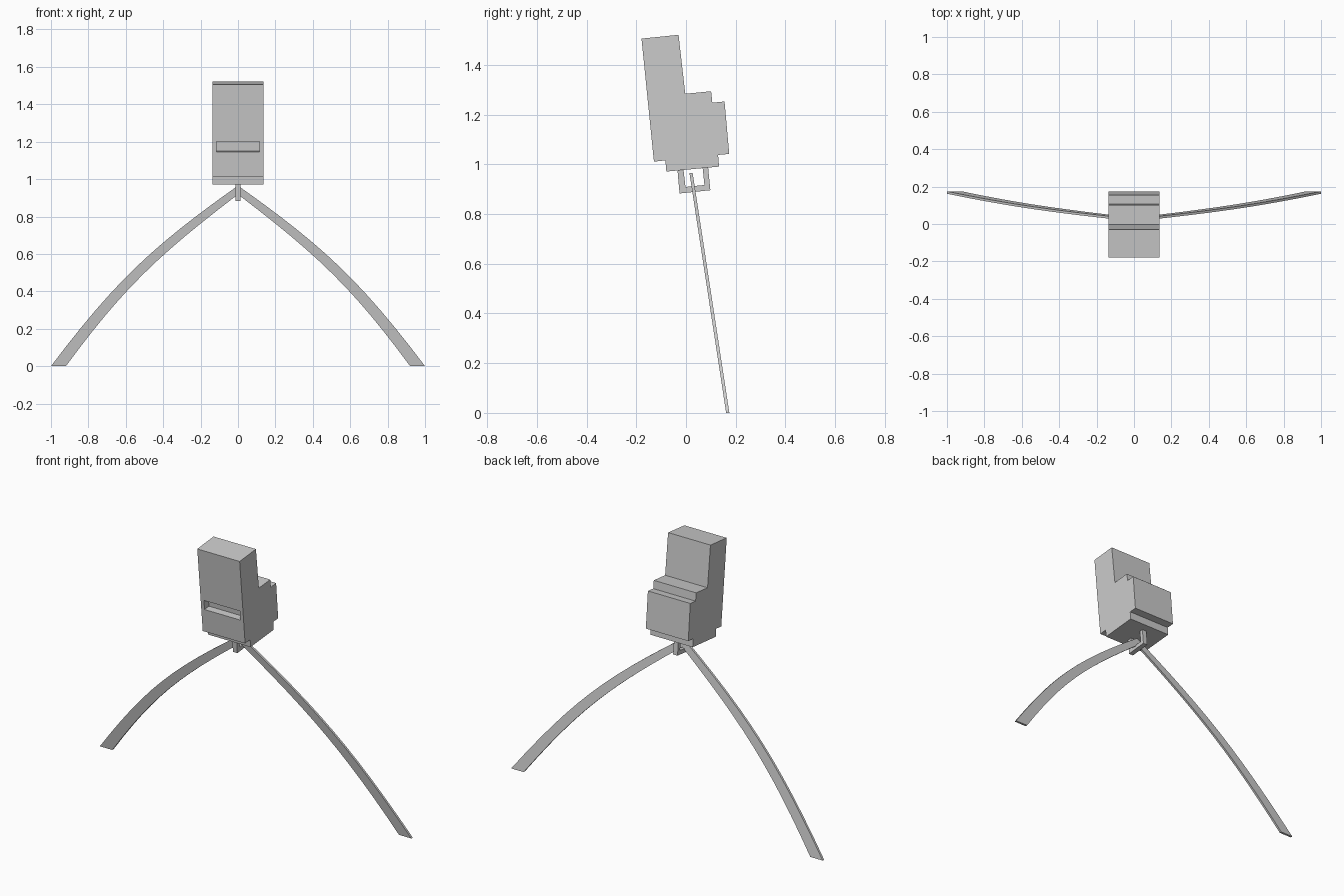
import bpy, bmesh
from mathutils import Vector

if "Cube" in bpy.data.objects:
    bpy.data.objects.remove(bpy.data.objects["Cube"])


def make_object(name, bm):
    bmesh.ops.recalc_face_normals(bm, faces=bm.faces[:])
    mesh = bpy.data.meshes.new(name)
    bm.to_mesh(mesh)
    bm.free()
    obj = bpy.data.objects.new(name, mesh)
    bpy.context.collection.objects.link(obj)
    return obj


def extrude_profile(name, points, half_width):
    """Solid from a y-z outline, extruded symmetrically along x."""
    bm = bmesh.new()
    face = bm.faces.new([bm.verts.new((-half_width, y, z)) for y, z in points])
    geom = bmesh.ops.extrude_face_region(bm, geom=[face])["geom"]
    moved = [v for v in geom if isinstance(v, bmesh.types.BMVert)]
    bmesh.ops.translate(bm, verts=moved, vec=(2 * half_width, 0, 0))
    return make_object(name, bm)


def bezier(p, t):
    a, b, c, d = (Vector(q) for q in p)
    s = 1 - t
    return a * s**3 + b * 3 * s * s * t + c * 3 * s * t * t + d * t**3


# Tilted stepped housing
housing = extrude_profile("housing", [
    (-0.179, 1.506), (-0.030, 1.521), (-0.003, 1.284), (0.101, 1.294),
    (0.106, 1.248), (0.155, 1.253), (0.174, 1.042), (0.129, 1.038),
    (0.133, 0.991), (-0.079, 0.971), (-0.083, 1.016), (-0.129, 1.011)], 0.136)

# Slot recessed into the front face
cutter = extrude_profile("slot_cutter", [
    (-0.20, 1.196), (-0.107, 1.205), (-0.102, 1.150), (-0.20, 1.141)], 0.115)
cutter.hide_render = True
cutter.hide_set(True)
cut = housing.modifiers.new("slot", 'BOOLEAN')
cut.operation = 'DIFFERENCE'
cut.solver = 'EXACT'
cut.object = cutter

# U-shaped strap loop under the housing
extrude_profile("strap_loop", [
    (-0.034, 0.974), (-0.026, 0.883), (0.098, 0.896), (0.089, 0.988),
    (0.067, 0.986), (0.074, 0.917), (-0.002, 0.909), (-0.010, 0.977)], 0.014)

# Curved tapering strap, one half mirrored to the other side
upper = [(0, 0.965), (0.46, 0.64), (0.66, 0.45), (1.0, 0)]
lower = [(0, 0.918), (0.425, 0.595), (0.615, 0.415), (0.92, 0)]
STEPS, THICK = 12, 0.013
bm = bmesh.new()
rings = []
for i in range(STEPS + 1):
    ring = []
    for edge, side in ((upper, -1), (upper, 1), (lower, 1), (lower, -1)):
        x, z = bezier(edge, i / STEPS)
        ring.append(bm.verts.new((x, 0.168 - 0.153 * z + side * THICK / 2, z)))
    rings.append(ring)
for r0, r1 in zip(rings, rings[1:]):
    for k in range(4):
        n = (k + 1) % 4
        bm.faces.new((r0[k], r0[n], r1[n], r1[k]))
bm.faces.new(rings[-1])
strap = make_object("strap", bm)
mirror = strap.modifiers.new("mirror", 'MIRROR')
mirror.use_clip = True
